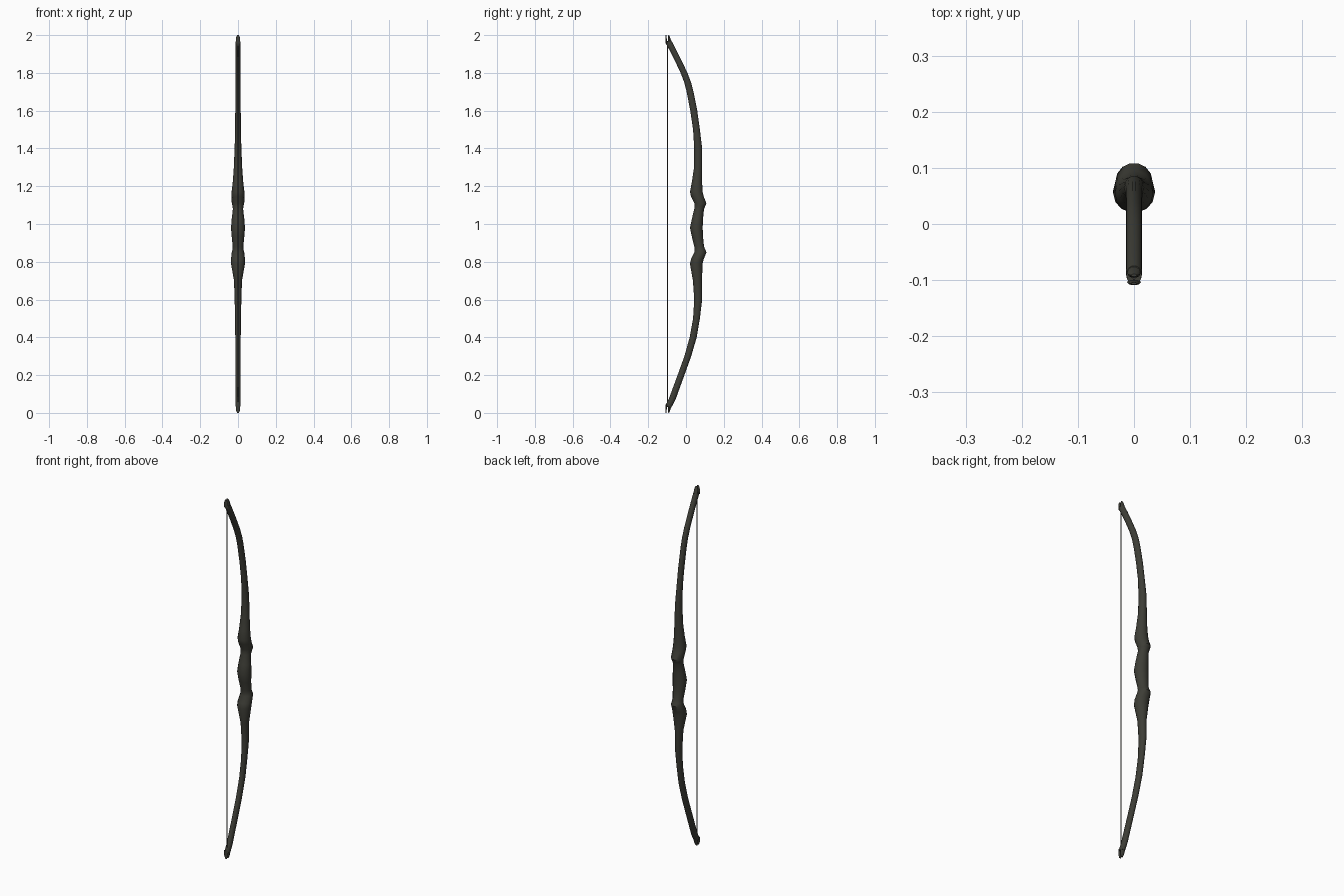
import bpy, bmesh, math

def material(name, rgb):
    m = bpy.data.materials.new(name)
    m.diffuse_color = (*rgb, 1)
    return m

WOOD = material("dark_olive_wood", (0.047, 0.047, 0.037))
CORD = material("bowstring_grey", (0.06, 0.055, 0.045))

def loft(name, stations, mat, sides=14):
    """Skin elliptical rings; each station is (z, y_back, y_front, half_width)."""
    bm = bmesh.new()
    rings = []
    for z, y0, y1, w in stations:
        cy, ry = (y0 + y1) / 2, (y1 - y0) / 2
        rings.append([bm.verts.new((w * math.cos(a), cy + ry * math.sin(a), z))
                      for a in (2 * math.pi * i / sides for i in range(sides))])
    for a, b in zip(rings, rings[1:]):
        for i in range(sides):
            j = (i + 1) % sides
            bm.faces.new((a[i], a[j], b[j], b[i]))
    bm.faces.new(rings[0])
    bm.faces.new(rings[-1])
    bmesh.ops.recalc_face_normals(bm, faces=bm.faces)
    me = bpy.data.meshes.new(name)
    bm.to_mesh(me)
    bm.free()
    ob = bpy.data.objects.new(name, me)
    bpy.context.collection.objects.link(ob)
    me.materials.append(mat)
    bpy.ops.object.select_all(action='DESELECT')
    ob.select_set(True)
    bpy.context.view_layer.objects.active = ob
    bpy.ops.object.shade_smooth_by_angle(angle=math.radians(35))
    return ob

def flip(stations):
    return [(2 - z, a, b, w) for z, a, b, w in reversed(stations)]

# Limbs, from the grip out to the nock; the lower one bends more evenly
root = [(1.40, 0.043, 0.086, 0.018), (1.50, 0.037, 0.074, 0.015)]
tip = [(1.93, -0.093, -0.055, 0.0145), (1.955, -0.107, -0.068, 0.0145),
       (1.966, -0.108, -0.074, 0.0135)]
upper_limb = root + [(1.60, 0.022, 0.060, 0.0145), (1.70, 0.003, 0.040, 0.0145),
                     (1.75, -0.010, 0.027, 0.0145), (1.80, -0.029, 0.008, 0.0145),
                     (1.87, -0.062, -0.025, 0.0145)] + tip
lower_limb = root + [(1.60, 0.019, 0.057, 0.0145), (1.70, -0.009, 0.028, 0.0145),
                     (1.80, -0.045, -0.008, 0.0145)] + tip

# Grip with two flared collars and a palm swell
grip = [(0.70, 0.036, 0.085, 0.021), (0.79, 0.020, 0.089, 0.037),
        (0.815, 0.026, 0.095, 0.037), (0.85, 0.043, 0.109, 0.033),
        (0.865, 0.044, 0.103, 0.029), (0.88, 0.043, 0.096, 0.028),
        (0.93, 0.031, 0.091, 0.033), (0.98, 0.020, 0.089, 0.037),
        (1.03, 0.031, 0.091, 0.033), (1.08, 0.043, 0.096, 0.027),
        (1.095, 0.044, 0.103, 0.029), (1.11, 0.043, 0.109, 0.033),
        (1.145, 0.026, 0.095, 0.034), (1.17, 0.020, 0.089, 0.034),
        (1.22, 0.030, 0.086, 0.028), (1.30, 0.042, 0.086, 0.022)]

loft("bow_body", flip(lower_limb) + grip + upper_limb, WOOD)

# Forked nocks at both tips
prongs = {"rear": [(1.955, -0.108, -0.099, 0.0125), (1.985, -0.109, -0.102, 0.011),
                   (2.0, -0.108, -0.104, 0.005)],
          "fore": [(1.955, -0.096, -0.072, 0.0125), (1.985, -0.096, -0.083, 0.011),
                   (2.0, -0.094, -0.089, 0.005)]}
for side, st in prongs.items():
    loft("upper_nock_" + side, st, WOOD, 10)
    loft("lower_nock_" + side, flip(st), WOOD, 10)

# Bowstring
loft("bowstring", [(z, -0.1, -0.095, 0.0025) for z in (0.03, 1.0, 1.97)], CORD, 6)
